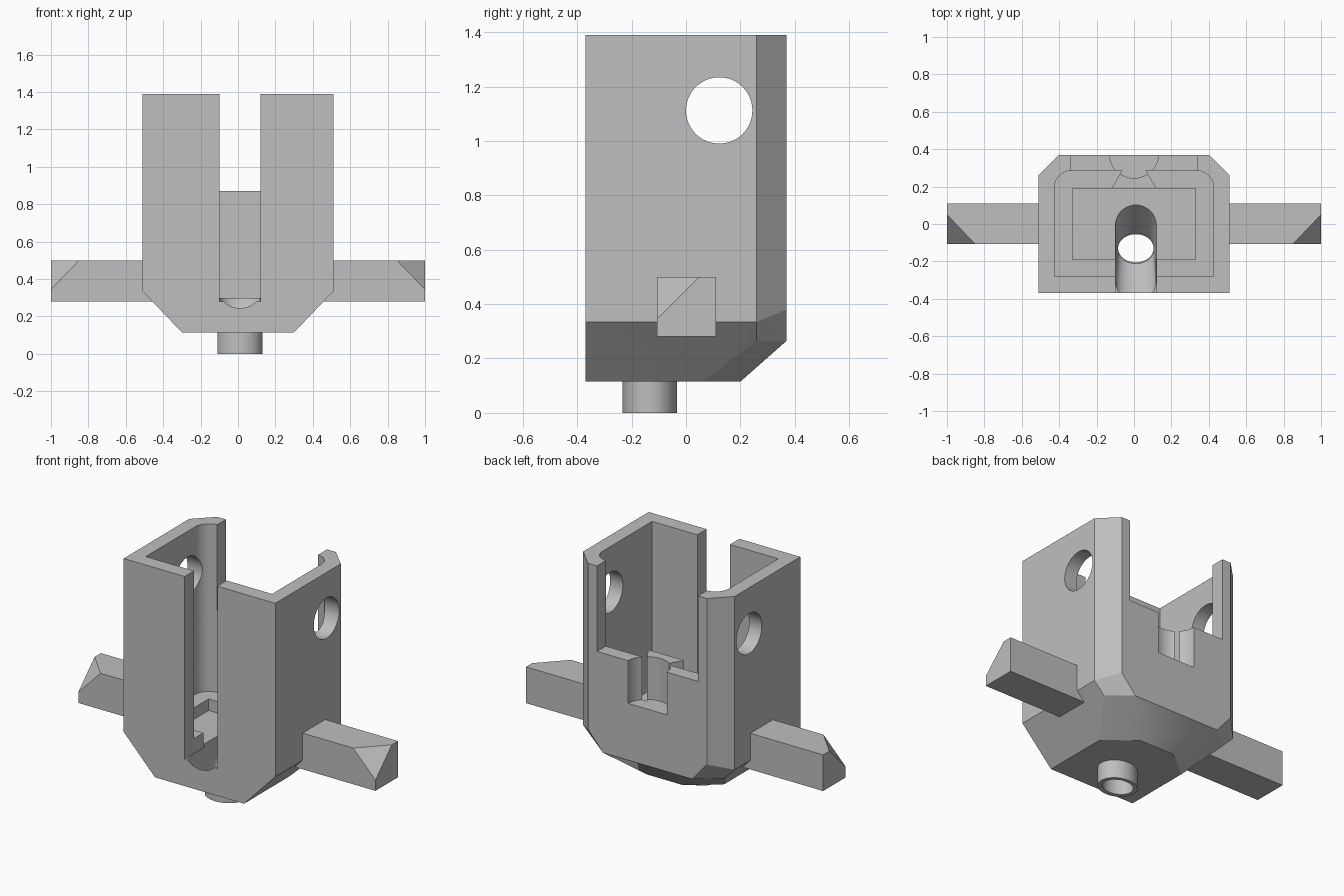
import bpy, bmesh
from math import cos, sin, pi, radians

if "Cube" in bpy.data.objects:
    bpy.data.objects.remove(bpy.data.objects["Cube"])

GREY = (0.52, 0.52, 0.52, 1)
mat = bpy.data.materials.new("plain grey")
mat.use_nodes = True
mat.diffuse_color = GREY
mat.node_tree.nodes["Principled BSDF"].inputs["Base Color"].default_value = GREY


def hull(name, points):
    """Convex solid around the given points."""
    bm = bmesh.new()
    for p in points:
        bm.verts.new(p)
    bmesh.ops.remove_doubles(bm, verts=bm.verts, dist=1e-5)
    res = bmesh.ops.convex_hull(bm, input=bm.verts)
    junk = {v for v in res["geom_interior"] if isinstance(v, bmesh.types.BMVert)}
    bmesh.ops.delete(bm, geom=list(junk), context="VERTS")
    bmesh.ops.dissolve_limit(bm, angle_limit=radians(0.5), verts=bm.verts, edges=bm.edges)
    bmesh.ops.recalc_face_normals(bm, faces=bm.faces)
    me = bpy.data.meshes.new(name)
    bm.to_mesh(me)
    bm.free()
    ob = bpy.data.objects.new(name, me)
    bpy.context.collection.objects.link(ob)
    me.materials.append(mat)
    return ob


def prism(name, outline, z0, z1):
    return hull(name, [(x, y, z) for x, y in outline for z in (z0, z1)])


def box(name, x0, x1, y0, y1, z0, z1):
    return prism(name, [(x0, y0), (x1, y0), (x1, y1), (x0, y1)], z0, z1)


def ring(cx, cy, rx, ry, n=48, start=0, end=2 * pi):
    return [(cx + rx * cos(start + (end - start) * i / n),
             cy + ry * sin(start + (end - start) * i / n)) for i in range(n + 1)]


def combine(target, tool, operation="DIFFERENCE"):
    """Apply a boolean and discard the tool."""
    mod = target.modifiers.new("bool", "BOOLEAN")
    mod.operation, mod.solver, mod.object = operation, "EXACT", tool
    bpy.context.view_layer.objects.active = target
    bpy.ops.object.modifier_apply(modifier=mod.name)
    bpy.data.objects.remove(tool)


def smooth(ob):
    bpy.ops.object.select_all(action="DESELECT")
    ob.select_set(True)
    bpy.context.view_layer.objects.active = ob
    bpy.ops.object.shade_smooth_by_angle(angle=radians(25))


# Housing: block with bevelled rear corners and underside
half = [(0.51, -0.37, 1.39), (0.51, 0.26, 1.39), (0.40, 0.37, 1.39),
        (0.51, -0.37, 0.335), (0.51, 0.26, 0.335), (0.40, 0.37, 0.38),
        (0.44, 0.26, 0.265), (0.30, 0.37, 0.265),
        (0.30, -0.37, 0.115), (0.30, 0.06, 0.115), (0.12, 0.20, 0.115)]
housing = hull("housing", [(s * x, y, z) for x, y, z in half for s in (1, -1)])

# Main cavity, rounded at the rear corners
cavity = [(-0.425, -0.28), (0.425, -0.28)]
cavity += ring(0.335, 0.195, 0.09, 0.09, 12, 0, pi / 2)
cavity += ring(-0.335, 0.195, 0.09, 0.09, 12, pi / 2, pi)
combine(housing, prism("cavity_cutter", cavity, 0.37, 1.6))

# Shallow floor pocket
combine(housing, box("pocket_cutter", -0.33, 0.33, -0.19, 0.19, 0.30, 0.5))

# Dovetail rib on the rear wall
rib = [(-0.12, 0.19), (0.12, 0.19), (0.05, 0.31), (-0.05, 0.31)]
combine(housing, prism("rib", rib, 0.295, 0.87), "UNION")

# Rear window, half-round rear notch and front slot
combine(housing, box("window_cutter", -0.34, 0.34, 0.15, 0.5, 0.87, 1.6))
combine(housing, prism("notch_cutter", ring(0, 0.37, 0.13, 0.125), 0.61, 0.95))
combine(housing, box("slot_cutter", -0.10, 0.12, -0.5, -0.188, 0.28, 1.6))

# Cross holes through the side walls
combine(housing, hull("cross_hole_cutter", [(x, y, z) for y, z in ring(0.122, 1.112, 0.122, 0.122)
                                            for x in (-0.7, 0.7)]))

# Funnel leading from the floor down to the peg bore
bore = ring(0.01, -0.13, 0.095, 0.075)
mouth = (ring(0.01, 0.0, 0.11, 0.11, 24, 0, pi)
         + ring(0.01, -0.34, 0.11, 0.11, 24, pi, 2 * pi))
combine(housing, hull("funnel_cutter", [(x, y, 0.11) for x, y in bore]
                      + [(x, y, 0.31) for x, y in mouth]))
smooth(housing)

# Hollow peg under the floor
peg = prism("bottom_peg", ring(0.01, -0.133, 0.12, 0.1), 0, 0.116)
combine(peg, prism("bore_cutter", bore, -0.1, 0.3))
smooth(peg)

# Side arms with a clipped front upper corner
for side, s in (("left", 1), ("right", -1)):
    tip = [(1, -0.107, 0.28), (1, 0.11, 0.28), (1, 0.11, 0.5),
           (1, -0.107, 0.345), (1, 0.05, 0.5), (0.85, -0.107, 0.5)]
    root = [(0.45, y, z) for y in (-0.107, 0.11) for z in (0.28, 0.5)]
    # Root is kept inside the wall where the underside is bevelled
    hull(side + "_arm", [(s * x, y, z) for x, y, z in tip + root])
